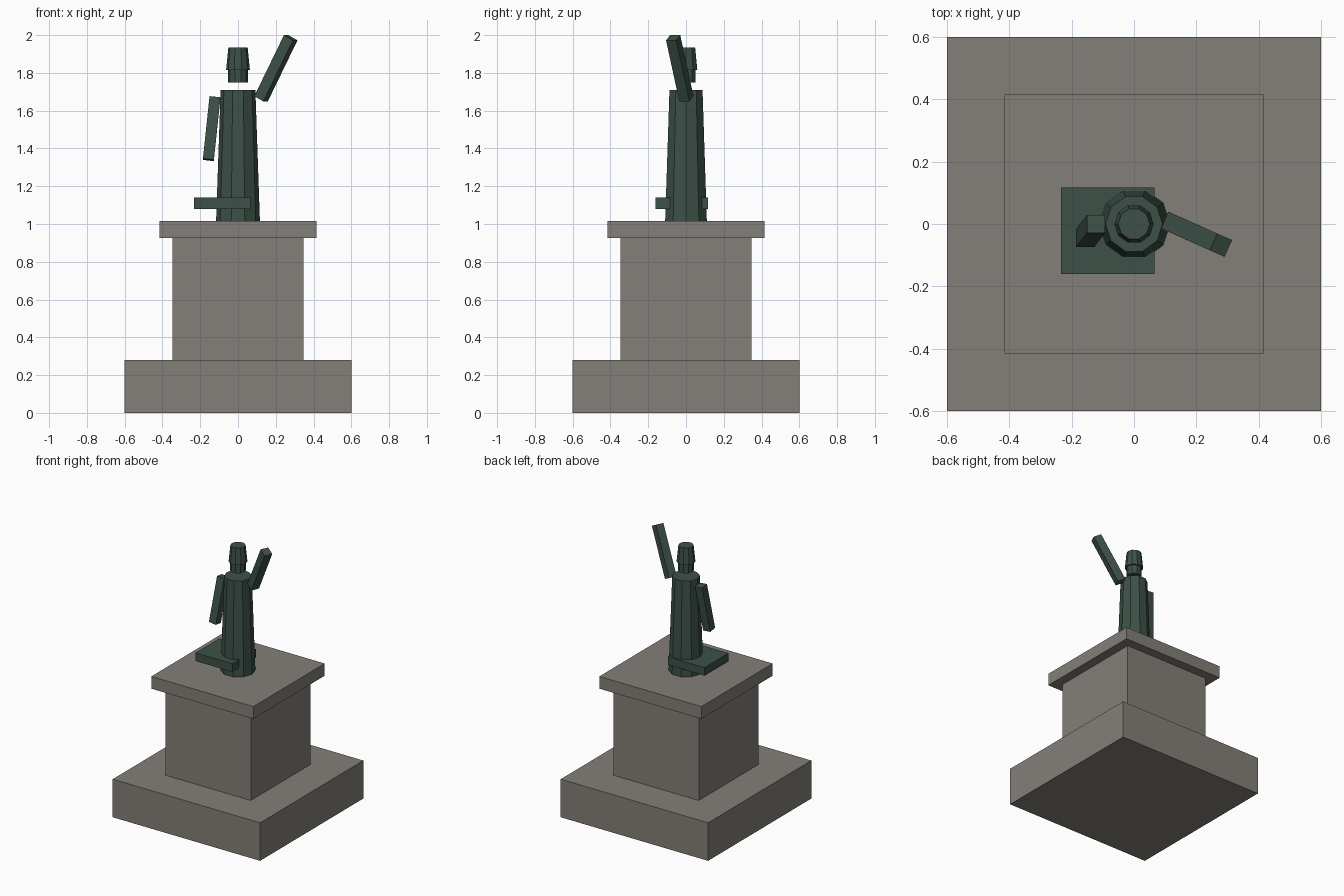
import bpy, bmesh, math
from mathutils import Vector, Matrix

if "Cube" in bpy.data.objects:
    bpy.data.objects.remove(bpy.data.objects["Cube"])


def material(name, rgb):
    m = bpy.data.materials.new(name)
    m.diffuse_color = (*rgb, 1)
    m.use_nodes = True
    m.node_tree.nodes["Principled BSDF"].inputs["Base Color"].default_value = m.diffuse_color
    return m


stone = material("grey stone", (0.23, 0.212, 0.19))
bronze = material("green bronze", (0.047, 0.082, 0.065))


def finish(name, bm, mat):
    bmesh.ops.recalc_face_normals(bm, faces=bm.faces)
    me = bpy.data.meshes.new(name)
    bm.to_mesh(me)
    bm.free()
    me.materials.append(mat)
    ob = bpy.data.objects.new(name, me)
    bpy.context.collection.objects.link(ob)
    return ob


def box(name, lo, hi, mat):
    lo, hi = Vector(lo), Vector(hi)
    bm = bmesh.new()
    bmesh.ops.create_cube(bm, size=1, matrix=Matrix.Translation((lo + hi) / 2)
                          @ Matrix.Diagonal((*(hi - lo), 1)))
    return finish(name, bm, mat)


def frustum(name, r1, r2, z1, z2, mat, sides=10):
    bm = bmesh.new()
    rings = [[bm.verts.new((r * math.cos(math.tau * i / sides),
                            r * math.sin(math.tau * i / sides), z))
              for i in range(sides)] for r, z in ((r1, z1), (r2, z2))]
    bm.faces.new(rings[0])
    bm.faces.new(rings[1])
    for i in range(sides):
        j = (i + 1) % sides
        bm.faces.new((rings[0][i], rings[0][j], rings[1][j], rings[1][i]))
    return finish(name, bm, mat)


def limb(name, a, b, width, mat, turn=0):
    """Square bar from a to b; turn spins it about its own length."""
    a, b = Vector(a), Vector(b)
    d = b - a
    rot = Vector((0, 0, 1)).rotation_difference(d).to_matrix().to_4x4()
    bm = bmesh.new()
    bmesh.ops.create_cube(bm, size=1, matrix=Matrix.Translation((a + b) / 2) @ rot
                          @ Matrix.Rotation(turn, 4, 'Z')
                          @ Matrix.Diagonal((width, width, d.length, 1)))
    return finish(name, bm, mat)


# Stepped stone pedestal: half width, bottom, top
for name, w, z1, z2 in (("pedestal_base", 0.6, 0, 0.28),
                        ("pedestal_shaft", 0.347, 0.28, 0.925),
                        ("pedestal_cap", 0.415, 0.925, 1.015)):
    box(name, (-w, -w, z1), (w, w, z2), stone)

# Robed figure
frustum("robe", 0.116, 0.092, 1.015, 1.71, bronze)
frustum("head", 0.053, 0.053, 1.75, 1.83, bronze)
frustum("hat", 0.063, 0.051, 1.815, 1.935, bronze)

# Arms: one raised, one lowered
limb("raised_arm", (0.122, 0.002, 1.663), (0.279, -0.068, 1.986), 0.059, bronze,
     math.atan2(-0.07, 0.157))
limb("lowered_arm", (-0.157, -0.045, 1.34), (-0.122, 0, 1.67), 0.058, bronze)

# Flat slab at the feet
box("foot_slab", (-0.234, -0.161, 1.08), (0.066, 0.117, 1.14), bronze)
